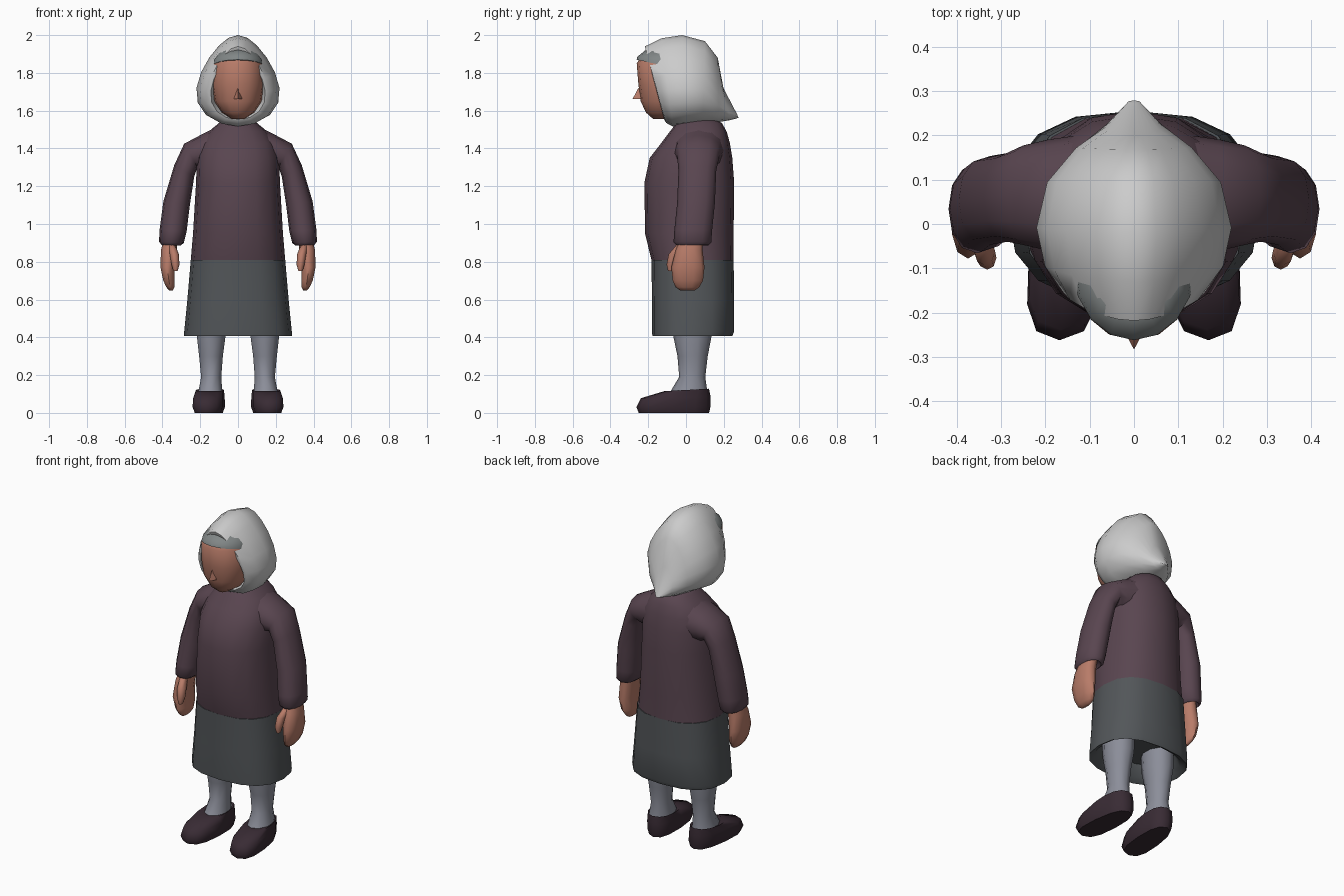
import bpy, bmesh, math
from mathutils import Vector


def material(name, rgb):
    m = bpy.data.materials.new(name)
    m.diffuse_color = (*rgb, 1)
    return m


WOOL = material("wool", (0.10, 0.06, 0.08))
SKIRT = material("skirt_cloth", (0.085, 0.093, 0.10))
SCARF = material("scarf_cloth", (0.62, 0.62, 0.62))
BAND = material("band_cloth", (0.22, 0.24, 0.24))
SKIN = material("skin", (0.48, 0.20, 0.14))
SOCK = material("stocking", (0.26, 0.27, 0.32))
SHOE = material("shoe_leather", (0.04, 0.024, 0.034))


def loft(name, rings, mat, side=(1, 0, 0), n=14, power=2.0, skew=0.0, mirror=False, angle=60):
    """Skin closed rings; a ring is two opposite points and a half width along side."""
    bm = bmesh.new()
    side = Vector(side)
    loops = []
    for p, q, half in rings:
        p, q = Vector(p), Vector(q)
        mid, axis = (p + q) / 2, (p - q) / 2
        loop = []
        for i in range(n):
            t = 2 * math.pi * i / n
            c, s = math.cos(t), math.sin(t)
            a = math.copysign(abs(c) ** (2 / power), c)
            b = math.copysign(abs(s) ** (2 / power), s) * (1 - skew * c)
            loop.append(bm.verts.new(mid + axis * a + side * half * b))
        loops.append(loop)
    for lo, hi in zip(loops, loops[1:]):
        for i in range(n):
            j = (i + 1) % n
            bm.faces.new((lo[i], lo[j], hi[j], hi[i]))
    bm.faces.new(loops[0])
    bm.faces.new(loops[-1])
    bmesh.ops.recalc_face_normals(bm, faces=bm.faces)
    mesh = bpy.data.meshes.new(name)
    bm.to_mesh(mesh)
    bm.free()
    ob = bpy.data.objects.new(name, mesh)
    bpy.context.collection.objects.link(ob)
    mesh.materials.append(mat)
    if mirror:
        ob.modifiers.new("Mirror", 'MIRROR')
    bpy.ops.object.select_all(action='DESELECT')
    ob.select_set(True)
    bpy.context.view_layer.objects.active = ob
    bpy.ops.object.shade_smooth_by_angle(angle=math.radians(angle))
    return ob


def level(z, half, y0, y1, x=0.0):
    """Horizontal ring."""
    return (x, y0, z), (x, y1, z), half


# Sweater body
loft("sweater", [
    level(0.81, 0.25, -0.183, 0.252), level(0.95, 0.238, -0.217, 0.252),
    level(1.22, 0.222, -0.22, 0.255), level(1.35, 0.218, -0.192, 0.245),
    level(1.43, 0.20, -0.13, 0.232), level(1.49, 0.155, -0.085, 0.215),
    level(1.535, 0.10, -0.05, 0.19), level(1.56, 0.07, -0.03, 0.14)],
    WOOL, n=16, power=2.3)

# Skirt with a hollow hem
loft("skirt", [
    level(0.81, 0.25, -0.183, 0.252), level(0.60, 0.268, -0.18, 0.255),
    level(0.43, 0.285, -0.18, 0.255), level(0.408, 0.285, -0.178, 0.245),
    level(0.43, 0.25, -0.145, 0.21), level(0.50, 0.22, -0.12, 0.18)],
    SKIRT, n=16, power=2.5)

# Sleeves: inner x/z, outer x/z, centre y, half depth
sleeve = [
    (0.10, 1.27, 0.08, 1.53, 0.07, 0.135), (0.19, 1.28, 0.20, 1.470, 0.065, 0.125),
    (0.215, 1.30, 0.285, 1.425, 0.065, 0.112), (0.232, 1.25, 0.338, 1.31, 0.06, 0.10),
    (0.255, 1.10, 0.395, 1.12, 0.053, 0.10), (0.272, 0.96, 0.415, 0.97, 0.038, 0.10),
    (0.287, 0.90, 0.418, 0.907, 0.034, 0.10), (0.305, 0.885, 0.405, 0.89, 0.034, 0.085),
    (0.32, 0.91, 0.395, 0.915, 0.034, 0.065)]
loft("sleeves", [((xi, y, zi), (xo, y, zo), d) for xi, zi, xo, zo, y, d in sleeve],
     WOOL, side=(0, 1, 0), n=12, power=2.2, mirror=True)

# Hands and thumbs
loft("hands", [
    level(0.93, 0.038, -0.03, 0.09, 0.355), level(0.86, 0.044, -0.055, 0.088, 0.366),
    level(0.77, 0.038, -0.078, 0.098, 0.374), level(0.70, 0.031, -0.07, 0.09, 0.366),
    level(0.665, 0.022, -0.055, 0.07, 0.358), level(0.648, 0.010, -0.03, 0.045, 0.355)],
    SKIN, n=10, power=2.3, mirror=True)
loft("thumbs", [
    level(0.89, 0.018, -0.05, 0.01, 0.35), level(0.84, 0.024, -0.092, -0.03, 0.337),
    level(0.785, 0.021, -0.103, -0.05, 0.331), level(0.75, 0.011, -0.095, -0.065, 0.331)],
    SKIN, n=8, mirror=True)

# Stockinged legs
loft("legs", [
    level(0.56, 0.085, -0.075, 0.14, 0.14), level(0.40, 0.079, -0.066, 0.134, 0.142),
    level(0.30, 0.066, -0.045, 0.115, 0.143), level(0.19, 0.056, -0.036, 0.102, 0.142),
    level(0.10, 0.068, -0.09, 0.115, 0.147)],
    SOCK, n=10, mirror=True)

# Shoes, toes turned slightly out
loft("shoes", [
    ((0.167, -0.25, 0.0), (0.138, 0.122, 0.0), 0.072),
    ((0.168, -0.262, 0.03), (0.138, 0.13, 0.035), 0.084),
    ((0.165, -0.238, 0.078), (0.140, 0.13, 0.085), 0.082),
    ((0.155, -0.115, 0.115), (0.142, 0.122, 0.128), 0.074),
    ((0.150, -0.075, 0.115), (0.143, 0.105, 0.115), 0.060)],
    SHOE, n=12, power=2.6, skew=-0.1, mirror=True)

# Head and nose
loft("head", [
    level(1.557, 0.035, -0.175, -0.05), level(1.59, 0.085, -0.212, 0.0),
    level(1.65, 0.125, -0.24, 0.05), level(1.74, 0.140, -0.252, 0.08),
    level(1.85, 0.134, -0.261, 0.08), level(1.90, 0.09, -0.23, 0.05)],
    SKIN, n=16, power=2.2)
loft("nose", [level(1.662, 0.022, -0.283, -0.2), level(1.72, 0.006, -0.252, -0.2)],
     SKIN, n=4, angle=30)

# Under-scarf band across the forehead
loft("forehead_band", [
    ((0, -0.262, 1.870), (0, 0.06, 1.80), 0.137),
    ((0, -0.258, 1.885), (0, 0.06, 1.85), 0.132),
    ((0, -0.215, 1.920), (0, 0.05, 1.90), 0.10)],
    BAND, n=16)

# Headscarf: top y/z, bottom y/z, half width, swept from face opening to back point
scarf = [
    (-0.15, 1.885, -0.06, 1.58, 0.12), (-0.212, 1.915, -0.115, 1.553, 0.138),
    (-0.218, 1.940, -0.105, 1.535, 0.155), (-0.13, 1.983, -0.07, 1.517, 0.193),
    (-0.02, 2.0, 0.0, 1.522, 0.211), (0.10, 1.968, 0.09, 1.535, 0.188),
    (0.168, 1.88, 0.175, 1.54, 0.125), (0.198, 1.72, 0.235, 1.55, 0.06),
    (0.272, 1.578, 0.278, 1.562, 0.012)]
loft("headscarf", [((0, ty, tz), (0, by, bz), w) for ty, tz, by, bz, w in scarf],
     SCARF, n=18, skew=0.33)
